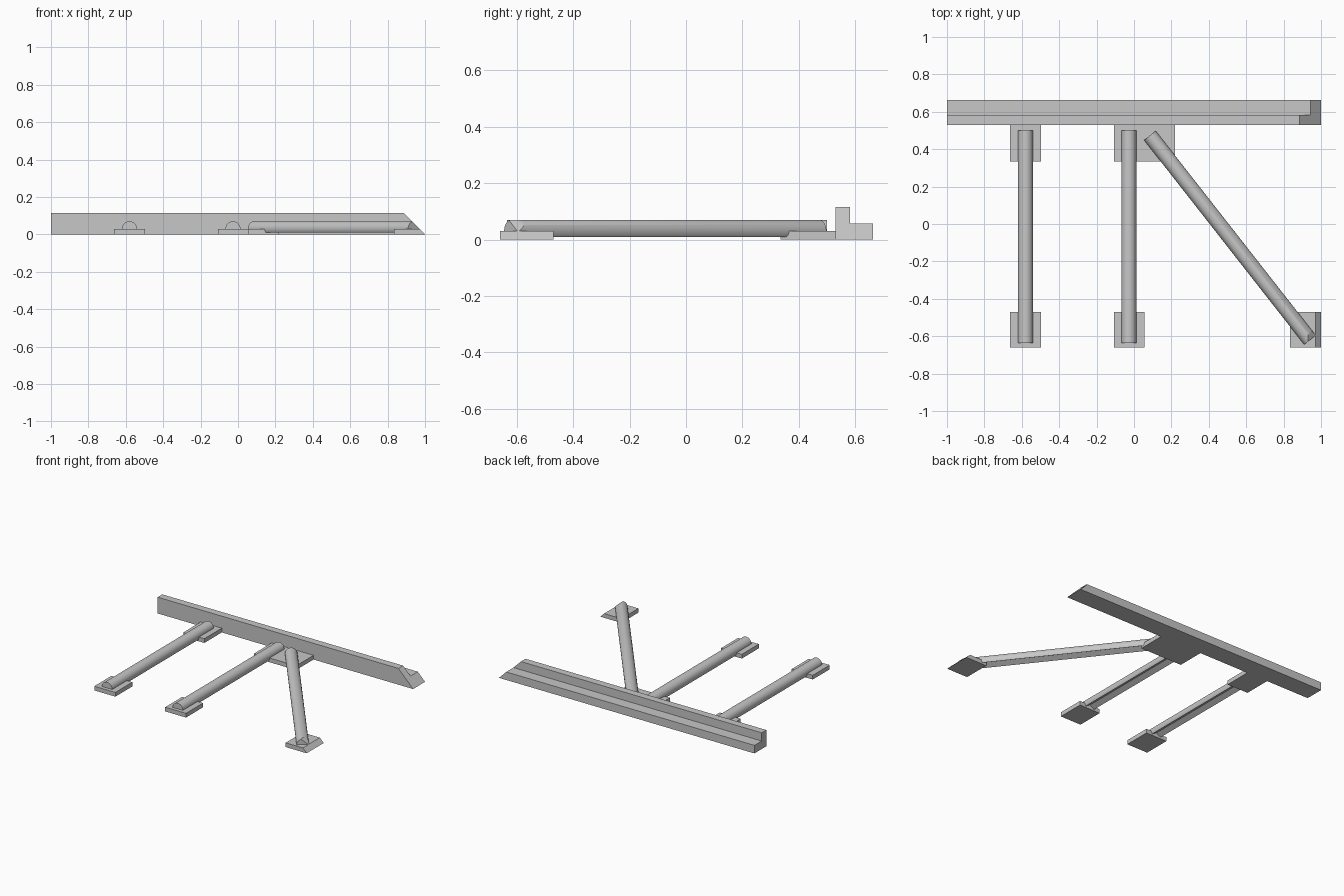
import bpy
import bmesh
from math import sin, cos, radians
from mathutils import Vector

cube = bpy.data.objects.get("Cube")
if cube:
    bpy.data.objects.remove(cube, do_unlink=True)

grey = bpy.data.materials.new("plain_grey")
grey.use_nodes = True
colour = (0.57, 0.57, 0.57, 1)
grey.diffuse_color = colour
grey.node_tree.nodes["Principled BSDF"].inputs["Base Color"].default_value = colour


def extrude_profile(name, profile, start, end, mitre=False, smooth=False):
    """Sweep a (sideways, up) profile along a level line, optionally mitred at 45 degrees."""
    start, end = Vector(start), Vector(end)
    side = (end - start).normalized().cross(Vector((0, 0, 1)))
    bm = bmesh.new()
    ring = [bm.verts.new(start + side * s + Vector((0, 0, u))) for s, u in profile]
    cap = bm.faces.new(ring)
    swept = bmesh.ops.extrude_face_region(bm, geom=[cap], use_keep_orig=True)["geom"]
    moved = [g for g in swept if isinstance(g, bmesh.types.BMVert)]
    bmesh.ops.translate(bm, verts=moved, vec=end - start)
    if mitre:
        cut = bmesh.ops.bisect_plane(
            bm, geom=bm.verts[:] + bm.edges[:] + bm.faces[:], dist=1e-6,
            plane_co=(1, 0, 0), plane_no=(1, 0, 1), clear_outer=True)
        edges = [g for g in cut["geom_cut"] if isinstance(g, bmesh.types.BMEdge)]
        bmesh.ops.holes_fill(bm, edges=edges, sides=0)
    bmesh.ops.recalc_face_normals(bm, faces=bm.faces[:])
    mesh = bpy.data.meshes.new(name)
    bm.to_mesh(mesh)
    bm.free()
    mesh.materials.append(grey)
    obj = bpy.data.objects.new(name, mesh)
    bpy.context.collection.objects.link(obj)
    if smooth:
        bpy.ops.object.select_all(action="DESELECT")
        obj.select_set(True)
        bpy.context.view_layer.objects.active = obj
        bpy.ops.object.shade_smooth_by_angle(angle=radians(30))
    return obj


def pad(name, x0, x1, y0, y1, mitre=False):
    w = (y1 - y0) / 2
    y = (y0 + y1) / 2
    extrude_profile(name, [(-w, 0), (w, 0), (w, 0.03), (-w, 0.03)],
                    (x0, y, 0), (x1, y, 0), mitre)


# Round rod section with a V groove underneath
RADIUS = 0.04
STEPS = 32
rod_section = [(0, 0)]
for i in range(STEPS + 1):
    a = radians(-30 + 240 * i / STEPS)
    rod_section.append((RADIUS * cos(a), RADIUS * sin(a)))


def rod(name, start, end, mitre=False):
    extrude_profile(name, rod_section, (*start, 0.03), (*end, 0.03), mitre, True)


# Stepped beam along the back; sideways is -y when sweeping along +x
BACK, STEP, FACE = -0.663, -0.582, -0.53
beam_section = [(BACK, 0), (FACE, 0), (FACE, 0.115), (STEP, 0.115),
                (STEP, 0.057), (BACK, 0.057)]
extrude_profile("back_beam", beam_section, (-1, 0, 0), (1.1, 0, 0), True)

# Pads against the beam
pad("right_back_pad", -0.663, -0.498, 0.335, 0.53)
pad("middle_back_pad", -0.108, 0.22, 0.335, 0.53)

# Free-standing front pads
pad("right_front_pad", -0.663, -0.498, -0.66, -0.47)
pad("middle_front_pad", -0.108, 0.055, -0.66, -0.47)
pad("left_front_pad", 0.835, 1.1, -0.66, -0.47, True)

# Rods
for label, x in (("right", -0.58), ("middle", -0.027)):
    rod(label + "_rod", (x, 0.5), (x, -0.635))
rod("diagonal_rod", (0.085, 0.473), (0.941, -0.62), True)
